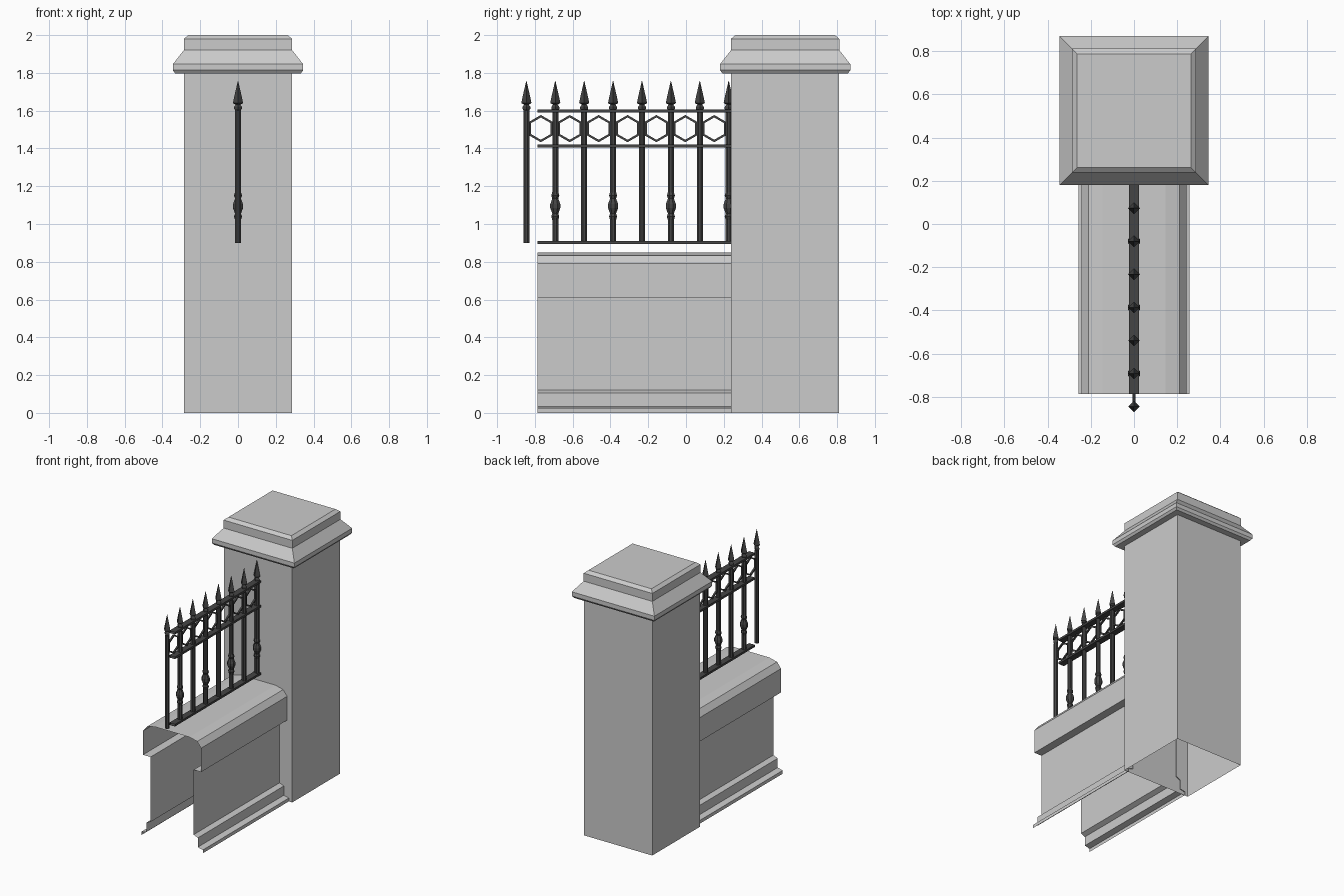
import bpy, bmesh, math

if "Cube" in bpy.data.objects:
    bpy.data.objects.remove(bpy.data.objects["Cube"])

iron = bpy.data.materials.new("dark_iron")
iron.diffuse_color = (0.06, 0.06, 0.06, 1)
iron.use_nodes = True
iron.node_tree.nodes["Principled BSDF"].inputs["Base Color"].default_value = iron.diffuse_color


def finish(name, bm, mat=None, recalc=True):
    if recalc:
        bmesh.ops.recalc_face_normals(bm, faces=bm.faces)
    me = bpy.data.meshes.new(name)
    bm.to_mesh(me)
    bm.free()
    ob = bpy.data.objects.new(name, me)
    bpy.context.collection.objects.link(ob)
    if mat:
        me.materials.append(mat)
    return ob


def lathe(bm, profile, sides, cx=0, cy=0, phase=0.0, cap_top=False, cap_bottom=False):
    """Stack of regular polygons from (radius, z) pairs."""
    rings = []
    for r, z in profile:
        rings.append([bm.verts.new((cx + r * math.cos(phase + 2 * math.pi * i / sides),
                                    cy + r * math.sin(phase + 2 * math.pi * i / sides), z))
                      for i in range(sides)])
    for a, b in zip(rings, rings[1:]):
        for i in range(sides):
            j = (i + 1) % sides
            bm.faces.new((a[i], a[j], b[j], b[i]))
    if cap_top:
        bm.faces.new(rings[-1])
    if cap_bottom:
        bm.faces.new(rings[0][::-1])


def extrude_y(bm, pts, y0, y1, closed=False):
    """Open-ended sheet or tube from (x, z) points."""
    a = [bm.verts.new((x, y0, z)) for x, z in pts]
    b = [bm.verts.new((x, y1, z)) for x, z in pts]
    n = len(pts)
    for i in range(n if closed else n - 1):
        j = (i + 1) % n
        bm.faces.new((a[i], a[j], b[j], b[i]))


# square pier: shaft open below, moulded cap on top
PY, DIAG = 0.525, math.sqrt(2)
square = lambda prof: [(h * DIAG, z) for h, z in prof]
bm = bmesh.new()
lathe(bm, square([(0.286, 0), (0.286, 1.8)]), 4, 0, PY, math.pi / 4)
finish("pier_shaft", bm)
bm = bmesh.new()
lathe(bm, square([(0.286, 1.798), (0.333, 1.798), (0.345, 1.814), (0.345, 1.846),
                  (0.287, 1.92), (0.287, 1.98), (0.263, 2.0)]),
      4, 0, PY, math.pi / 4, cap_top=True)
finish("pier_cap", bm)

# low wall: hollow open-ended shell with coping and plinth
half = [(0.257, 0), (0.257, 0.025), (0.215, 0.035), (0.215, 0.105), (0.18, 0.12),
        (0.18, 0.61), (0.243, 0.61), (0.243, 0.79), (0.21, 0.832), (0.145, 0.848)]
bm = bmesh.new()
extrude_y(bm, half + [(-x, z) for x, z in reversed(half)], -0.787, 0.245)
wall = finish("low_wall", bm, recalc=False)
# open sheet: face it outward
wall.data.update()
if max(wall.data.polygons, key=lambda p: p.center.z).normal.z < 0:
    wall.data.flip_normals()

# three horizontal rails
bm = bmesh.new()
for z in (0.903, 1.412, 1.598):
    w, h = 0.024, 0.008
    extrude_y(bm, [(-w, z - h), (w, z - h), (w, z + h), (-w, z + h)], -0.787, 0.245, closed=True)
finish("fence_rails", bm, iron)

# upright bars with spear heads, every second one with a turned knob
bars, heads = bmesh.new(), bmesh.new()
START, STEP, COUNT, R = -0.845, 0.153, 8, 0.017
knob = [(R, 1.02), (0.023, 1.04), (R, 1.055), (0.029, 1.085), (0.029, 1.105),
        (R, 1.135), (0.023, 1.15), (R, 1.17)]
for i in range(COUNT):
    y = START + i * STEP
    lathe(bars, [(R, 0.9)] + (knob if i % 2 else []) + [(R, 1.6)], 8, 0, y,
          math.pi / 8, cap_top=True, cap_bottom=True)
    lathe(heads, [(0.012, 1.598), (0.021, 1.61), (0.021, 1.62), (0.012, 1.632),
                  (0.027, 1.64), (0.022, 1.665), (0.001, 1.757)], 4, 0, y,
          cap_top=True, cap_bottom=True)
finish("fence_bars", bars, iron)
finish("spear_heads", heads, iron)

# hexagonal rings between the bars
bm = bmesh.new()
for i in range(COUNT - 1):
    yc, zc = START + (i + 0.5) * STEP, 1.505
    rings = []
    for r, x in ((0.072, -0.006), (0.072, 0.006), (0.059, 0.006), (0.059, -0.006)):
        rings.append([bm.verts.new((x, yc + r * math.sin(k * math.pi / 3),
                                    zc + r * math.cos(k * math.pi / 3))) for k in range(6)])
    for a in range(4):
        p, q = rings[a], rings[(a + 1) % 4]
        for k in range(6):
            m = (k + 1) % 6
            bm.faces.new((p[k], p[m], q[m], q[k]))
finish("hexagon_rings", bm, iron)
